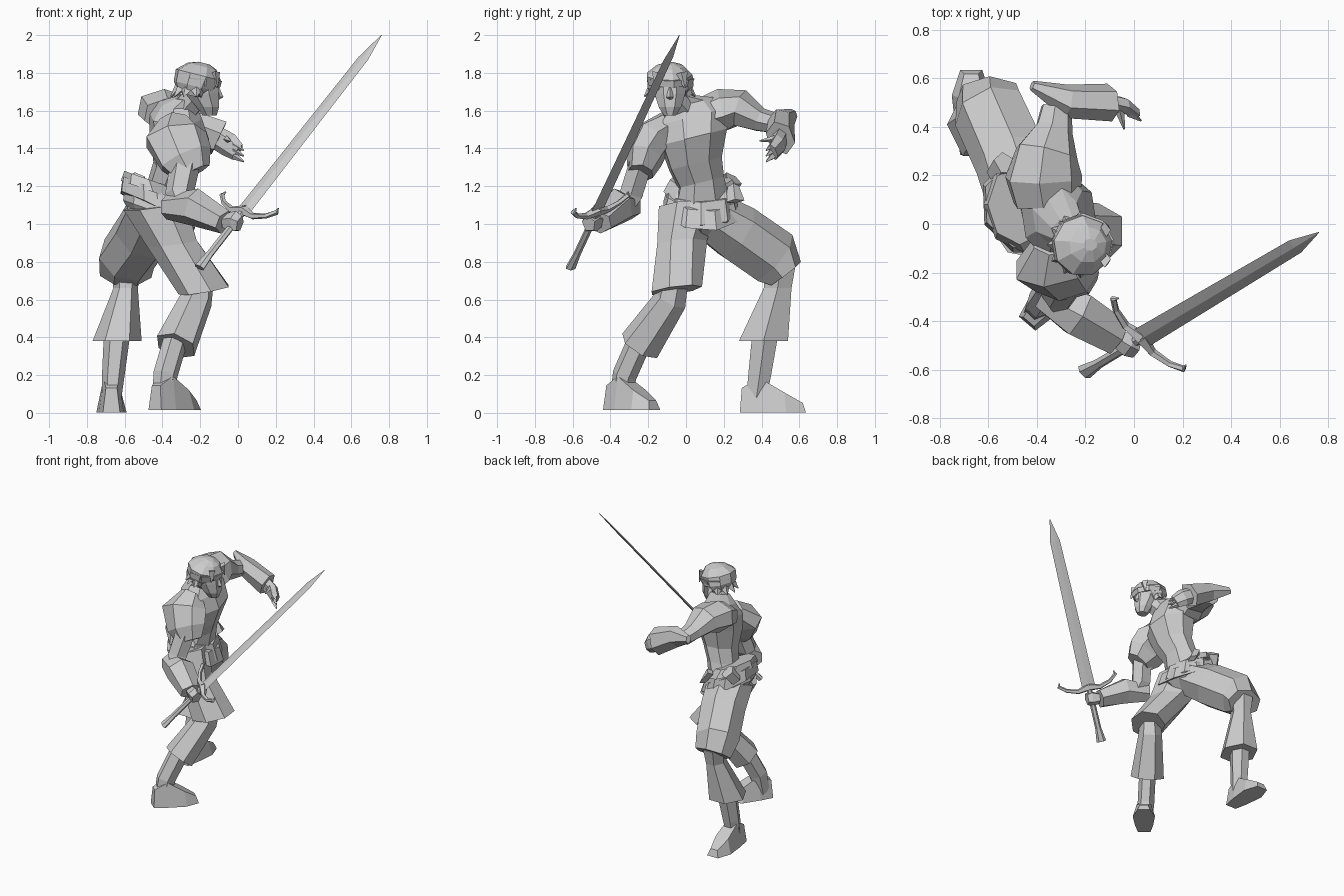
import bpy
import bmesh
from math import cos, sin, pi
from mathutils import Vector

cube = bpy.data.objects.get("Cube")
if cube:
    bpy.data.objects.remove(cube)

clay = bpy.data.materials.new("light_grey")
clay.use_nodes = True
clay.diffuse_color = (0.6, 0.6, 0.6, 1)
clay.node_tree.nodes["Principled BSDF"].inputs["Base Color"].default_value = (0.6, 0.6, 0.6, 1)

UP = Vector((0, 0, 1))
SIDE = Vector((0, 1, 0))
FORWARD = Vector((1, 0, 0))
DIAGONAL = Vector((1, -1, 0)).normalized()


def finish(name, bm):
    bmesh.ops.recalc_face_normals(bm, faces=bm.faces)
    mesh = bpy.data.meshes.new(name)
    bm.to_mesh(mesh)
    bm.free()
    mesh.materials.append(clay)
    obj = bpy.data.objects.new(name, mesh)
    bpy.context.collection.objects.link(obj)
    return obj


def loft(name, rings, sides=7, across=SIDE, axis=None, turn=0.0):
    """Skin rings of (x, y, z, half width, half depth) into a closed faceted tube."""
    bm = bmesh.new()
    centres = [Vector(ring[:3]) for ring in rings]
    loops = []
    for i, ring in enumerate(rings):
        ahead = centres[min(i + 1, len(rings) - 1)] - centres[max(i - 1, 0)]
        normal = Vector(axis or ahead).normalized()
        u = (across - normal * across.dot(normal)).normalized()
        v = normal.cross(u)
        angles = [2 * pi * k / sides + turn for k in range(sides)]
        loops.append([bm.verts.new(centres[i] + u * ring[3] * cos(a) + v * ring[4] * sin(a))
                      for a in angles])
    for low, high in zip(loops, loops[1:]):
        for k in range(sides):
            n = (k + 1) % sides
            bm.faces.new((low[k], low[n], high[n], high[k]))
    bm.faces.new(loops[0])
    bm.faces.new(loops[-1])
    return finish(name, bm)


def spike(name, base, tip, width, depth, across=SIDE):
    return loft(name, [(*base, width, depth), (*tip, 0.004, 0.004)], 4, across)


# Torso: narrow waist, broad chest, shoulders sloping down to the right
loft("torso", [(-.42, .08, 1.1, .16, .14), (-.37, .08, 1.22, .13, .11),
               (-.33, .05, 1.32, .15, .12), (-.31, .04, 1.46, .19, .16),
               (-.33, .04, 1.57, .21, .14), (-.32, .03, 1.64, .13, .1),
               (-.27, -.03, 1.67, .06, .07)], 8, Vector((-.15, 1, .15)), (0, -.25, 1), pi / 8)
loft("neck", [(-.29, 0, 1.6, .075, .08), (-.2, -.08, 1.7, .06, .065)], 6)

# Head with faceted jaw, nose and ears
loft("head", [(-.15, -.085, 1.575, .035, .04), (-.16, -.085, 1.62, .065, .065),
              (-.19, -.085, 1.69, .088, .095), (-.2, -.085, 1.77, .095, .1)],
     8, SIDE, UP, pi / 8)
loft("nose", [(-.112, -.085, 1.73, .008, .01), (-.095, -.085, 1.672, .018, .018),
              (-.115, -.085, 1.655, .015, .01)], 4, SIDE, UP)
for side in (-1, 1):
    loft("ear", [(-.2, -.085 + side * .08, 1.7, .02, .035),
                 (-.21, -.085 + side * .11, 1.71, .015, .025)], 5, FORWARD)

# Hair cap, tufts round the nape, and headband
loft("hair", [(-.25, -.085, 1.68, .1, .07), (-.23, -.085, 1.73, .125, .115),
              (-.21, -.09, 1.79, .125, .125), (-.19, -.085, 1.835, .075, .08),
              (-.18, -.085, 1.852, .025, .03)], 9, SIDE, (.25, 0, 1))
for k in range(7):
    a = pi * (.5 + k / 6)
    out = Vector((cos(a), sin(a), 0))
    root = Vector((-.22, -.085, 1.73)) + out * .085
    spike("hair_tuft", root, root + out * .05 - UP * .055, .045, .03, out.cross(UP))
for side in (-1, 1):
    root = Vector((-.12, -.085 + side * .06, 1.8))
    spike("fringe_tuft", root, root + Vector((.01, side * .02, -.08)), .035, .025)
loft("headband", [(-.21, -.085, 1.735, .118, .118), (-.21, -.085, 1.77, .13, .128)],
     9, SIDE, (.1, 0, 1))

# Sash wrapped twice round the hips, with a knot and tail
TILT = (.35, 0, 1)
loft("trouser_top", [(-.43, .08, 1.17, .18, .17), (-.42, .08, 1.06, .2, .2),
                     (-.44, .08, .96, .1, .1)], 8, SIDE, TILT)
loft("sash_upper", [(-.47, .08, 1.235, .165, .14), (-.45, .08, 1.17, .2, .18)], 8, SIDE, TILT)
loft("sash_lower", [(-.435, .08, 1.16, .19, .21), (-.425, .08, 1.07, .215, .235)],
     8, SIDE, (.5, .1, 1), pi / 8)
loft("sash_knot", [(-.56, .2, 1.17, .05, .05), (-.53, .25, 1.24, .055, .05)], 5)
loft("sash_tail", [(-.38, .25, 1.2, .03, .03), (-.33, .26, 1.12, .05, .02)], 4)

# Right leg: wide trouser flaring at the knee, bloused shin, boot
loft("right_thigh", [(-.44, .02, 1.1, .18, .16), (-.35, -.02, .9, .15, .12),
                     (-.175, -.055, .65, .125, .155)], 7, DIAGONAL, (-.15, -.1, 1), pi / 7)
loft("right_shin_trouser", [(-.2, -.06, .72, .07, .08), (-.22, -.08, .6, .085, .09),
                            (-.33, -.245, .355, .12, .11)], 6, DIAGONAL)
loft("right_boot_leg", [(-.335, -.25, .37, .06, .07), (-.385, -.325, .2, .06, .07),
                        (-.4, -.35, .06, .05, .06)], 6, DIAGONAL)

# Left leg: thigh swung out sideways, upright shin, boot
loft("left_thigh", [(-.43, .08, 1.07, .17, .13), (-.5, .27, .95, .16, .16),
                    (-.59, .46, .82, .155, .16), (-.595, .525, .735, .14, .105)],
     7, FORWARD, None, pi / 14)
loft("left_shin_trouser", [(-.59, .5, .77, .08, .09), (-.595, .485, .66, .065, .085),
                           (-.64, .41, .38, .13, .15)], 6, FORWARD, UP)
loft("left_boot_leg", [(-.64, .42, .42, .07, .08), (-.66, .39, .2, .06, .07),
                       (-.67, .37, .06, .05, .06)], 6, FORWARD, UP)


def boot_foot(name, heel, toe):
    """Wedge foot: sole outline raised to an instep that falls towards the toe."""
    heel, toe = Vector(heel), Vector(toe)
    span = toe - heel
    wide = span.cross(UP).normalized()
    bm = bmesh.new()
    outline = ((0, .045), (.3, .065), (.7, .08), (1, .045))
    sole = [(t, s * w) for s, seq in ((1, outline), (-1, outline[::-1])) for t, w in seq]
    top = {0: .13, .3: .18, .7: .105, 1: .05}
    lower = [bm.verts.new(heel + span * t + wide * w) for t, w in sole]
    upper = [bm.verts.new(heel + span * (t * .92 + .03) + wide * w * .65 + UP * top[t])
             for t, w in sole]
    bm.faces.new(lower)
    for k in range(3):
        bm.faces.new((upper[k], upper[k + 1], upper[6 - k], upper[7 - k]))
    for k in range(8):
        n = (k + 1) % 8
        bm.faces.new((lower[k], lower[n], upper[n], upper[k]))
    finish(name, bm)


boot_foot("right_boot_foot", (-.44, -.41, .015), (-.23, -.165, .015))
boot_foot("left_boot_foot", (-.67, .285, .003), (-.67, .635, .003))

# Right arm: heavy shoulder, elbow, loose sleeve and fist
loft("right_shoulder", [(-.33, -.08, 1.53, .09, .08), (-.335, -.17, 1.46, .17, .11),
                        (-.28, -.22, 1.35, .15, .1), (-.24, -.24, 1.27, .1, .07)],
     7, FORWARD)
loft("right_elbow", [(-.28, -.24, 1.32, .08, .07), (-.31, -.29, 1.16, .075, .07),
                     (-.29, -.33, 1.09, .06, .06)], 6, FORWARD)
loft("right_sleeve", [(-.38, -.29, 1.09, .065, .065), (-.23, -.37, 1.09, .1, .105),
                      (-.07, -.465, 1.01, .065, .085)], 6, UP)
loft("right_fist", [(-.07, -.47, 1.015, .04, .04), (-.02, -.5, 1.01, .06, .05),
                    (.01, -.515, 1.0, .045, .04)], 5, UP)

# Left arm: raised shoulder, bent elbow, pointed sleeve and open hand
loft("left_shoulder", [(-.36, .1, 1.57, .145, .1), (-.375, .19, 1.6, .165, .115),
                       (-.36, .29, 1.61, .135, .1), (-.33, .39, 1.55, .08, .065),
                       (-.32, .48, 1.53, .065, .055)], 7, Vector((1, 0, -.2)))
loft("left_sleeve", [(-.42, .57, 1.58, .03, .02), (-.28, .505, 1.54, .075, .07),
                     (-.1, .5, 1.455, .1, .075)], 6, Vector((0, -.3, 1)))
loft("left_hand", [(-.12, .5, 1.46, .06, .04), (-.05, .49, 1.42, .065, .035),
                   (.0, .46, 1.38, .05, .025)], 6, UP)
for k in range(3):
    root = Vector((-.02, .46, 1.42 - k * .03))
    spike("left_finger", root, root + Vector((.05, -.035, -.03)), .02, .02)
spike("left_thumb", (-.06, .47, 1.45), (-.04, .39, 1.44), .02, .02, UP)

# Sword: points measured along the blade and across it, towards the guard ends
POMMEL, TIP = Vector((-.205, -.61, .77)), Vector((.76, -.035, 2))
EDGE = Vector((.3, -.3, -.095)).normalized()


def on_sword(along, across=0.0):
    return POMMEL.lerp(TIP, along) + EDGE * across


loft("sword_grip", [(*on_sword(0), .035, .022), (*on_sword(.06), .022, .018),
                    (*on_sword(.25), .02, .018)], 6, EDGE)
loft("sword_blade", [(*on_sword(.24), .048, .009), (*on_sword(.9), .036, .007),
                     (*on_sword(1), .002, .002)], 4, EDGE)
for side in (-1, 1):
    arm = ((0, .245, .03), (.08, .235, .018), (.16, .25, .014), (.21, .275, .014), (.2, .29, .004))
    loft("sword_guard", [(*on_sword(t, side * w), r, r) for w, t, r in arm],
         5, Vector((1, 1, 0)))
